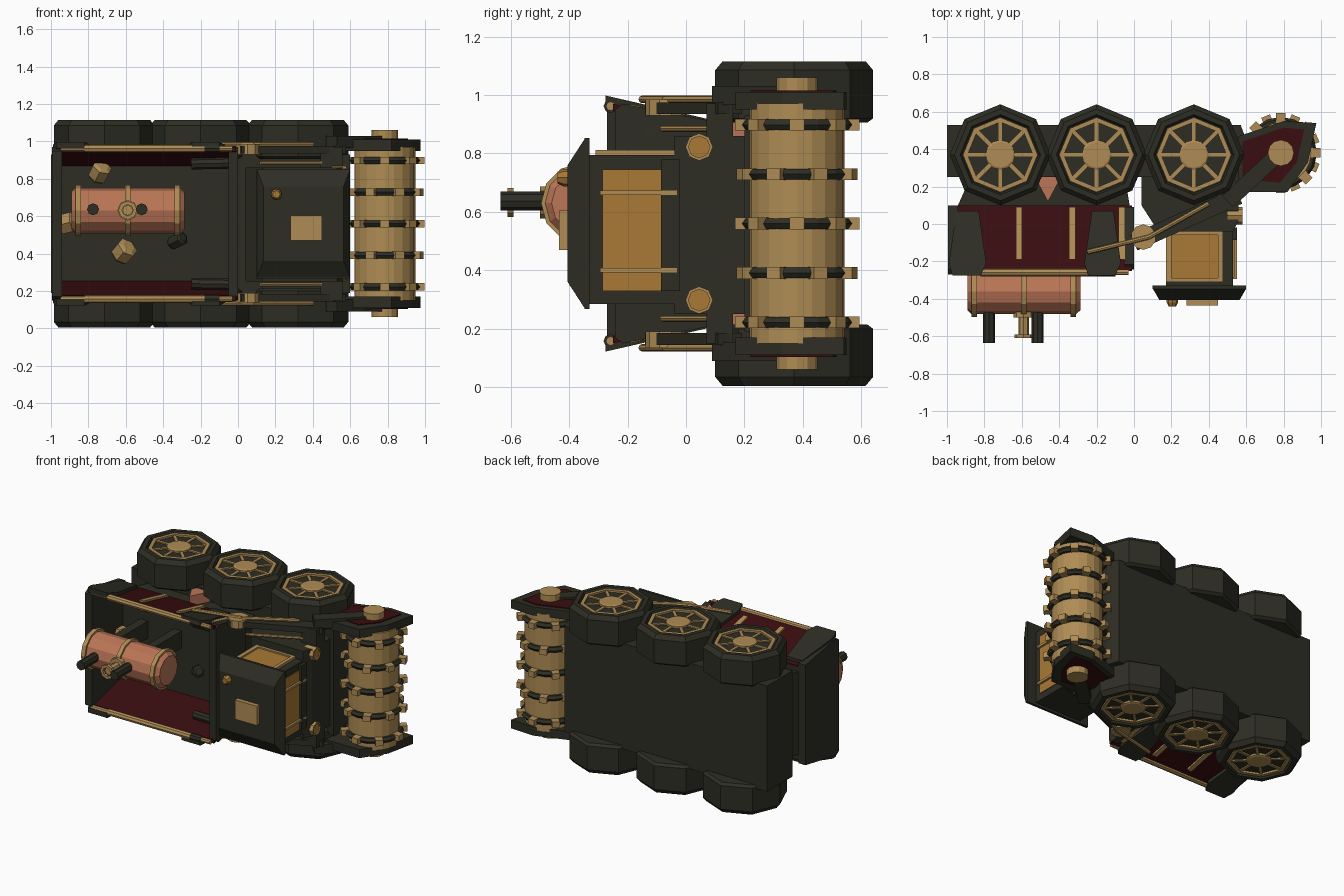
import bpy, bmesh, math
from mathutils import Vector

if "Cube" in bpy.data.objects:
    bpy.data.objects.remove(bpy.data.objects["Cube"])

def mat(name, c):
    m = bpy.data.materials.new(name)
    m.diffuse_color = (*c, 1)
    m.use_nodes = True
    m.node_tree.nodes["Principled BSDF"].inputs["Base Color"].default_value = m.diffuse_color
    return m

DARK = mat("dark iron", (0.027, 0.027, 0.018))
BRASS = mat("brass", (0.43, 0.265, 0.09))
AMBER = mat("amber glass", (0.40, 0.19, 0.035))
COPPER = mat("copper", (0.50, 0.18, 0.095))
MAROON = mat("maroon paint", (0.042, 0.004, 0.005))
W = 1.12  # total width along z; the vehicle lies on its side

def finish(name, bm, m, mirror=False):
    if mirror:
        d = bmesh.ops.duplicate(bm, geom=bm.verts[:] + bm.edges[:] + bm.faces[:])
        for v in d["geom"]:
            if isinstance(v, bmesh.types.BMVert):
                v.co.z = W - v.co.z
    bmesh.ops.recalc_face_normals(bm, faces=bm.faces[:])
    me = bpy.data.meshes.new(name)
    bm.to_mesh(me)
    bm.free()
    me.materials.append(m)
    ob = bpy.data.objects.new(name, me)
    bpy.context.collection.objects.link(ob)
    return ob

def prism(name, pts, a, b, m, axis="z", mirror=False, shear=0.0):
    """Extrude an (x,y) outline along z, or a (y,z) outline along x."""
    bm = bmesh.new()
    def P(p, h):
        return (p[0], p[1], h + shear * p[1]) if axis == "z" else (h, p[0], p[1])
    lo = [bm.verts.new(P(p, a)) for p in pts]
    hi = [bm.verts.new(P(p, b)) for p in pts]
    bm.faces.new(lo)
    bm.faces.new(hi)
    n = len(pts)
    for i in range(n):
        j = (i + 1) % n
        bm.faces.new((lo[i], lo[j], hi[j], hi[i]))
    return finish(name, bm, m, mirror)

def box(name, x0, x1, y0, y1, z0, z1, m, mirror=False):
    return prism(name, [(x0, y0), (x1, y0), (x1, y1), (x0, y1)], z0, z1, m, mirror=mirror)

def lathe(name, base, axis, prof, n, m, mirror=False, closed=False, rot=0.0):
    """Rings of (radius, height) round an axis; closed makes a hollow ring."""
    bm = bmesh.new()
    ax = Vector(axis).normalized()
    u = Vector((0, -1, 0)) if abs(ax.y) < 0.9 else Vector((1, 0, 0))
    u = (u - ax * u.dot(ax)).normalized()
    w = ax.cross(u)
    rings = []
    for r, h in prof:
        rings.append([bm.verts.new(Vector(base) + ax * h + r * (u * math.cos(t) + w * math.sin(t)))
                      for t in (rot + 2 * math.pi * i / n for i in range(n))])
    k = len(rings)
    for a in range(k if closed else k - 1):
        A, B = rings[a], rings[(a + 1) % k]
        for i in range(n):
            j = (i + 1) % n
            bm.faces.new((A[i], A[j], B[j], B[i]))
    if not closed:
        bm.faces.new(rings[0])
        bm.faces.new(rings[-1])
    return finish(name, bm, m, mirror)

def rod(name, p, q, r, m, n=8, mirror=False):
    d = Vector(q) - Vector(p)
    return lathe(name, p, d, [(r, 0), (r, d.length)], n, m, mirror)

def bar(name, p, q, w, z0, z1, m, mirror=False):
    """Flat bar between two (x,y) points."""
    a, b = Vector(p), Vector(q)
    d = (b - a).normalized()
    s = Vector((-d.y, d.x)) * w / 2
    return prism(name, [a - s, b - s, b + s, a + s], z0, z1, m, mirror=mirror)

# chassis
prism("chassis", [(-1, 0.25), (0.5, 0.25), (0.6, 0.2), (0.6, 0.45), (0.57, 0.53), (-1, 0.53)], 0.19, 0.93, DARK)
prism("bed_subframe", [(-0.95, 0.08), (-0.02, 0.08), (-0.05, 0.26), (-0.87, 0.26)], 0.27, 0.85, DARK)
prism("copper_tank", [(-0.53, 0.25), (-0.46, 0.12), (-0.39, 0.25)], 0.2, 0.92, COPPER)

# wheels
for i, x in enumerate((-0.715, -0.2, 0.32)):
    c, Z = (x, 0.37, 0), (0, 0, 1)
    lathe(f"tyre_{i}", c, Z, [(0.25, 0.905), (0.27, 0.92), (0.27, 1.085), (0.245, 1.115), (0.215, 1.115),
                              (0.205, 1.095)], 8, DARK, True)
    lathe(f"rim_{i}", c, Z, [(0.2, 1.09), (0.2, 1.108), (0.175, 1.108), (0.175, 1.09)], 8, BRASS, True, True)
    lathe(f"hub_{i}", c, Z, [(0.08, 1.09), (0.08, 1.108), (0.07, 1.113)], 12, BRASS, True)
    for k in range(8):
        t = k * math.pi / 4
        d = Vector((math.sin(t), math.cos(t)))
        o = Vector((x, 0.37))
        bar(f"spoke_{i}_{k}", o + d * 0.07, o + d * 0.18, 0.02, 1.09, 1.103, BRASS, True)

# cargo bed
box("bed_floor", -0.96, -0.02, 0.07, 0.1, 0.24, 0.88, DARK)
prism("bed_side", [(0.1, 0.86), (0.1, 0.89), (-0.25, 0.97), (-0.25, 0.945)], -0.96, -0.01, MAROON, "x", True)
end = [(0.1, 0.21), (-0.24, 0.15), (-0.27, 0.17), (-0.27, 0.95), (-0.24, 0.97), (0.1, 0.91)]
prism("bed_back_wall", end, -0.995, -0.94, DARK, "x")
prism("bed_front_wall", [(y * 0.9, z) for y, z in end], -0.05, 0.0, DARK, "x")
S = -0.229
for i, (a, b) in enumerate(((-0.99, -0.79), (-0.265, -0.07))):
    prism(f"corner_plate_{i}", [(a + 0.04, 0.07), (b - 0.04, 0.07), (b, -0.21), (b - 0.03, -0.275),
                                (a + 0.02, -0.275), (a, -0.21)], 0.9, 0.935, DARK, mirror=True, shear=S)
for i, x in enumerate((-0.615, -0.33, -0.065)):
    prism(f"bed_rib_{i}", [(x - 0.017, 0.09), (x + 0.017, 0.09), (x + 0.017, -0.19), (x - 0.017, -0.19)],
          0.905, 0.925, BRASS, mirror=True, shear=S)
rod("bed_rail", (-0.95, -0.258, 0.962), (-0.03, -0.258, 0.962), 0.016, BRASS, mirror=True)
rod("bed_rail_sleeve", (-0.82, -0.258, 0.962), (-0.18, -0.258, 0.962), 0.022, BRASS, mirror=True)
rod("bed_rail_clamp", (-0.18, -0.258, 0.962), (-0.1, -0.258, 0.962), 0.024, DARK, mirror=True)
rod("inner_piston", (-0.25, -0.12, 0.88), (0.0, -0.12, 0.885), 0.03, DARK, mirror=True)

# boiler
bc, X, UP = (0, -0.36, 0.63), (1, 0, 0), (0, -1, 0)
lathe("boiler", bc, X, [(0.1, -0.89), (0.122, -0.87), (0.122, -0.31), (0.1, -0.285)], 12, COPPER)
for i, x in enumerate((-0.855, -0.59, -0.325)):
    lathe(f"boiler_band_{i}", bc, X, [(0.11, x - 0.015), (0.136, x - 0.015), (0.136, x + 0.015),
                                      (0.11, x + 0.015)], 12, BRASS, closed=True)
for i, x in enumerate((-0.775, -0.515)):
    rod(f"exhaust_{i}", (x, -0.42, 0.637), (x, -0.635, 0.637), 0.032, DARK)
    box(f"boiler_saddle_{i}", x - 0.03, x + 0.03, -0.3, 0.08, 0.57, 0.69, DARK)
lathe("valve_stem", (-0.59, 0, 0.632), UP, [(0.055, 0.47), (0.055, 0.5), (0.028, 0.5), (0.028, 0.59)], 8, BRASS)
lathe("valve_flange", (-0.59, 0, 0.632), UP, [(0.03, 0.59), (0.05, 0.59), (0.05, 0.61), (0.03, 0.61)], 8,
      BRASS, closed=True)

# scrap in the bed
for i, (x, z, r, m, d) in enumerate(((-0.74, 0.835, 0.055, BRASS, (0.3, -0.5, 0.6)),
                                     (-0.91, 0.565, 0.06, BRASS, (0.8, -0.4, 0.2)),
                                     (-0.61, 0.41, 0.06, BRASS, (0.5, -0.6, 0.6)),
                                     (-0.325, 0.47, 0.04, DARK, (0.6, -0.6, 0.3)))):
    lathe(f"scrap_{i}", (x, 0.02, z), d, [(r * 0.7, -0.05), (r, -0.03), (r, 0.04), (r * 0.6, 0.05)], 6, m)

# cab
prism("cab_base", [(0.04, 0.27), (0.04, 0.1), (0.13, -0.04), (0.53, -0.04), (0.56, 0.02), (0.56, 0.27)],
      0.25, 0.86, DARK)
box("cab_body", 0.17, 0.53, -0.35, 0.0, 0.285, 0.795, DARK)
bm = bmesh.new()  # tapered roof
bmesh.ops.create_cube(bm, size=1)
for v in bm.verts:
    top = v.co.z > 0
    v.co = (0.35 + v.co.x * (0.43 if top else 0.5), -0.405 if top else -0.345,
            0.56 + v.co.y * (0.40 if top else 0.585))
finish("cab_roof", bm, DARK)
box("roof_rim", 0.1, 0.6, -0.348, -0.33, 0.268, 0.852, DARK)
box("roof_hatch", 0.28, 0.45, -0.435, -0.4, 0.47, 0.605, BRASS)
lathe("roof_lamp", (0.205, 0, 0.717), UP, [(0.03, 0.39), (0.03, 0.42), (0.02, 0.44)], 8, AMBER)
box("side_window", 0.2, 0.45, -0.29, -0.06, 0.79, 0.802, AMBER, True)
for i, b in enumerate(((0.17, 0.2, -0.31, -0.04), (0.45, 0.475, -0.31, -0.04), (0.17, 0.475, -0.06, -0.04),
                       (0.17, 0.475, -0.31, -0.29))):
    box(f"side_window_frame_{i}", *b, 0.79, 0.812, BRASS, True)
box("windshield", 0.525, 0.536, -0.285, -0.085, 0.33, 0.745, AMBER)
for i, z in enumerate((0.4, 0.665)):
    box(f"windshield_bar_{i}", 0.53, 0.55, -0.295, -0.03, z - 0.008, z + 0.008, BRASS)
box("bonnet_panel", 0.53, 0.55, -0.085, -0.02, 0.33, 0.78, DARK)
lathe("headlight_ring", (0.5, 0.045, 0.822), X, [(0.047, 0), (0.047, 0.08), (0.037, 0.08), (0.037, 0)], 8,
      BRASS, True, True)
rod("headlight", (0.5, 0.045, 0.822), (0.572, 0.045, 0.822), 0.039, AMBER, mirror=True)
rod("grab_rail", (0.12, -0.08, 0.885), (0.47, 0.09, 0.885), 0.011, BRASS, mirror=True)
box("grab_rail_bracket", 0.44, 0.56, 0.07, 0.16, 0.84, 0.97, DARK, True)

# lifting arms
bar("arm_rear", (0.0, -0.1), (0.56, 0.15), 0.09, 0.935, 0.975, DARK, True)
bar("arm_front", (0.5, 0.12), (0.81, 0.41), 0.085, 0.965, 1.03, DARK, True)
rod("arm_pivot", (0.05, -0.07, 0.93), (0.05, -0.07, 0.985), 0.068, BRASS, 10, True)
rod("arm_hydraulic", (-0.25, -0.15, 0.985), (0.08, -0.07, 0.985), 0.013, BRASS, mirror=True)
rod("arm_hydraulic_front", (0.08, -0.07, 0.985), (0.4, 0.11, 0.985), 0.013, BRASS, mirror=True)

# harvesting roller
prism("roller_side_plate", [(0.56, 0.17), (0.82, 0.17), (0.93, 0.33), (0.975, 0.54), (0.8, 0.55), (0.56, 0.47)],
      0.95, 1.01, DARK, mirror=True)
prism("roller_plate_inset", [(0.58, 0.24), (0.78, 0.22), (0.87, 0.33), (0.91, 0.505), (0.8, 0.515), (0.58, 0.44)],
      1.008, 1.016, MAROON, mirror=True)
R, Z = (0.785, 0.38, 0), (0, 0, 1)
lathe("roller_drum", R, Z, [(0.163, 0.15), (0.163, 0.97)], 20, BRASS)
lathe("roller_axle", R, Z, [(0.07, 0.06), (0.07, 1.06)], 12, BRASS)
for i in range(5):
    z = 0.222 + 0.169 * i
    lathe(f"roller_hoop_{i}", R, Z, [(0.15, z - 0.018), (0.18, z - 0.018), (0.193, z), (0.18, z + 0.018),
                                     (0.15, z + 0.018)], 16, DARK, closed=True)
    for k in range(8):
        t = math.pi / 4 * (k + (i % 2) * 0.5)
        d = Vector((math.cos(t), math.sin(t)))
        o = Vector(R[:2])
        bar(f"roller_tooth_{i}_{k}", o + d * 0.16, o + d * 0.213, 0.05, z - 0.02, z + 0.02, BRASS)
